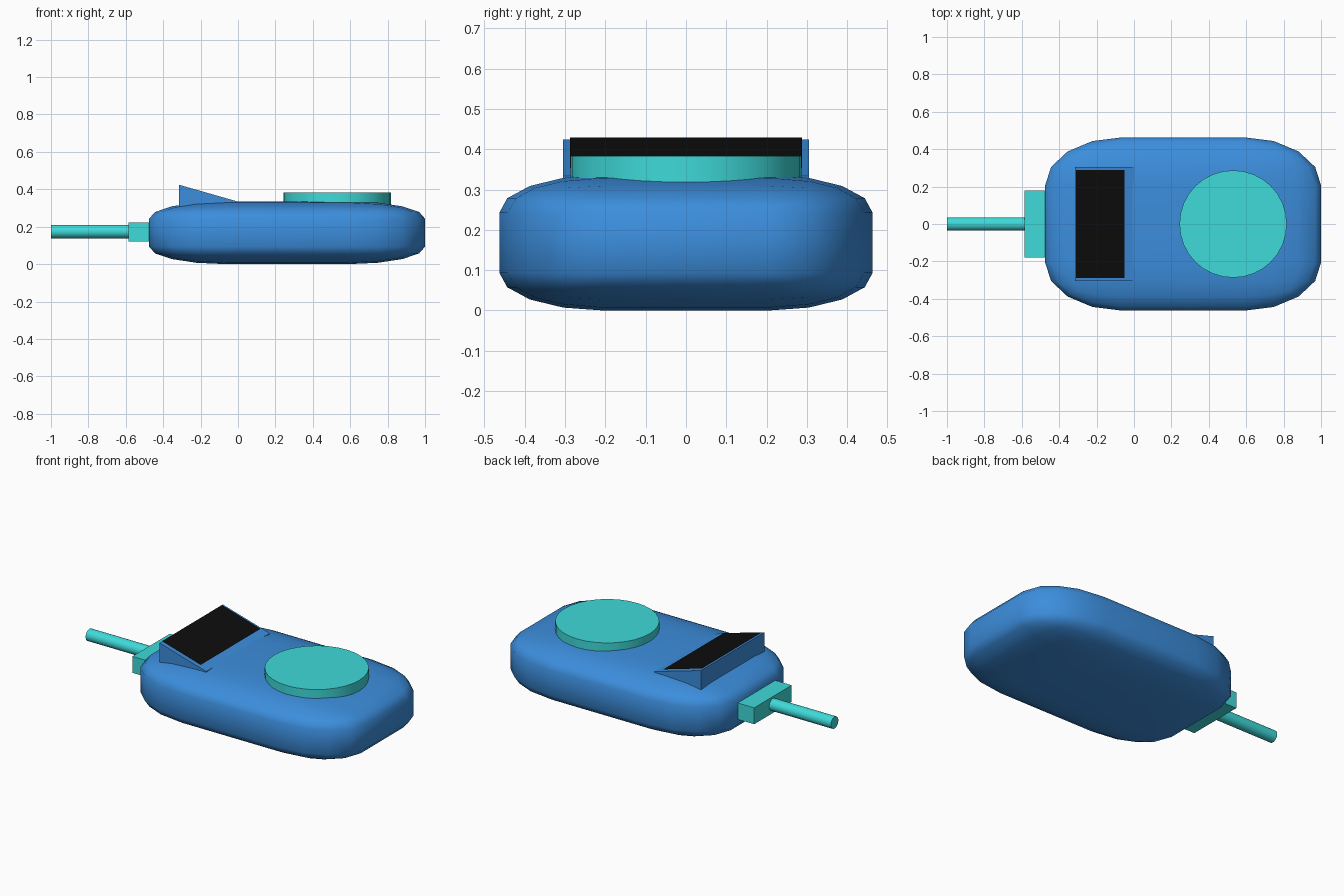
import bpy, bmesh, math
from mathutils import Matrix

if "Cube" in bpy.data.objects:
    bpy.data.objects.remove(bpy.data.objects["Cube"])


def material(name, rgb):
    m = bpy.data.materials.new(name)
    m.diffuse_color = (*rgb, 1)
    m.use_nodes = True
    m.node_tree.nodes["Principled BSDF"].inputs["Base Color"].default_value = m.diffuse_color
    return m


BLUE = material("blue", (0.045, 0.27, 0.72))
TEAL = material("teal", (0.05, 0.7, 0.7))
BLACK = material("black", (0.004, 0.004, 0.004))


def finish(bm, name, mat, smooth=False):
    bmesh.ops.recalc_face_normals(bm, faces=bm.faces)
    me = bpy.data.meshes.new(name)
    bm.to_mesh(me)
    bm.free()
    me.materials.append(mat)
    for p in me.polygons:
        p.use_smooth = smooth
    ob = bpy.data.objects.new(name, me)
    bpy.context.collection.objects.link(ob)
    return ob


def smooth_sharp(ob):
    bpy.ops.object.select_all(action='DESELECT')
    ob.select_set(True)
    bpy.context.view_layer.objects.active = ob
    bpy.ops.object.shade_smooth_by_angle(angle=math.radians(35))


def box(lo, hi, bevel=0):
    bm = bmesh.new()
    bmesh.ops.create_cube(bm, size=2)
    if bevel:
        bmesh.ops.bevel(bm, geom=bm.edges[:], offset=bevel, segments=4,
                        profile=0.5, affect='EDGES', clamp_overlap=True)
    bmesh.ops.scale(bm, vec=[(b - a) / 2 for a, b in zip(lo, hi)], verts=bm.verts)
    bmesh.ops.translate(bm, vec=[(a + b) / 2 for a, b in zip(lo, hi)], verts=bm.verts)
    return bm


def cylinder(radius, length, matrix):
    bm = bmesh.new()
    bmesh.ops.create_cone(bm, cap_ends=True, segments=32, radius1=radius,
                          radius2=radius, depth=length, matrix=matrix)
    return bm


# Rounded body: bevelled cube stretched to size
finish(box((-0.475, -0.463, 0), (1.0, 0.463, 0.336), 0.555), "body", BLUE, True)

# Round button on top
smooth_sharp(finish(cylinder(0.287, 0.183, Matrix.Translation((0.53, 0, 0.2915))),
                    "round_button", TEAL))

# Cable clamp and cable
finish(box((-0.585, -0.18, 0.122), (-0.44, 0.18, 0.222)), "cable_clamp", TEAL)
smooth_sharp(finish(cylinder(0.036, 0.43, Matrix.Translation((-0.785, 0, 0.174))
                             @ Matrix.Rotation(math.pi / 2, 4, 'Y')), "cable", TEAL))

# Screen wedge: triangular profile extruded across the body
bm = bmesh.new()
profile = [(-0.315, 0.27), (-0.315, 0.424), (0.0, 0.334), (0.0, 0.27)]
face = bm.faces.new([bm.verts.new((x, -0.305, z)) for x, z in profile])
ext = bmesh.ops.extrude_face_region(bm, geom=[face])
bmesh.ops.translate(bm, vec=(0, 0.61, 0),
                    verts=[v for v in ext["geom"] if isinstance(v, bmesh.types.BMVert)])
finish(bm, "screen_wedge", BLUE)

# Thin dark screen lying on the slope
bm = bmesh.new()
bm.faces.new([bm.verts.new(p) for p in ((-0.31, -0.288, 0.429), (-0.05, -0.288, 0.354),
                                        (-0.05, 0.288, 0.354), (-0.31, 0.288, 0.429))])
screen = finish(bm, "screen", BLACK)
if screen.data.polygons[0].normal.z < 0:
    screen.data.flip_normals()
